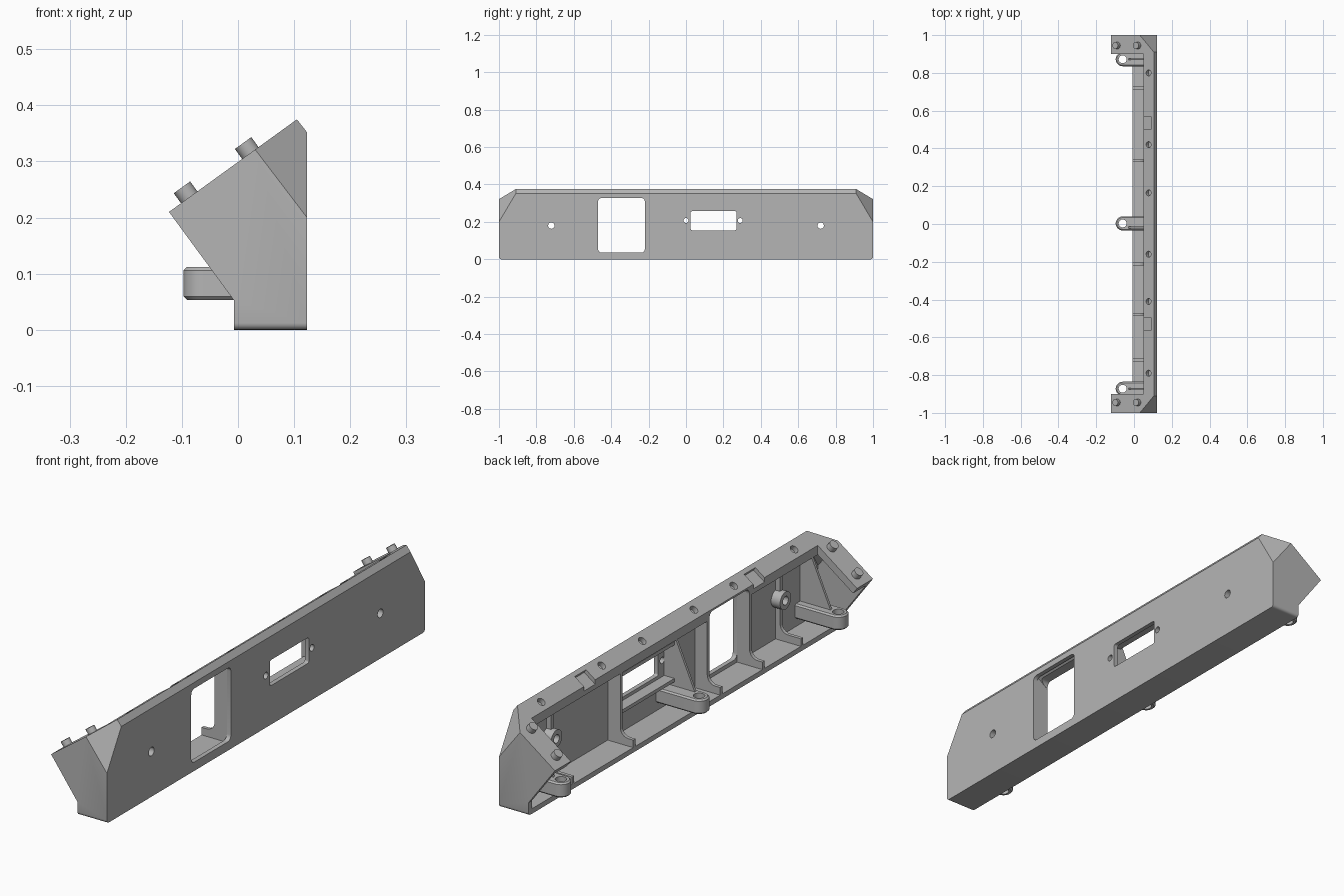
import bpy, bmesh, math
from mathutils import Vector

old = bpy.data.objects.get("Cube")
if old:
    bpy.data.objects.remove(old)

GREY = (0.46, 0.46, 0.46, 1)
mat = bpy.data.materials.new("plain grey")
mat.use_nodes = True
mat.diffuse_color = GREY
mat.node_tree.nodes["Principled BSDF"].inputs["Base Color"].default_value = GREY

HALF = 0.123                       # half depth of the section
SLOPE = math.atan2(0.165, 0.228)   # tilt of the mounting face
UP = Vector((-math.sin(SLOPE), 0, math.cos(SLOPE)))


def face_z(x):
    return 0.21 + math.tan(SLOPE) * (x + HALF)


def finish(name, bm):
    bmesh.ops.recalc_face_normals(bm, faces=bm.faces[:])
    mesh = bpy.data.meshes.new(name)
    bm.to_mesh(mesh)
    bm.free()
    mesh.materials.append(mat)
    ob = bpy.data.objects.new(name, mesh)
    bpy.context.collection.objects.link(ob)
    return ob


def prism_mesh(pts, lo, hi, axis="y"):
    """Extrude a profile: xz along y, xy along z, or yz along x."""
    place = {"y": lambda a, b: (a, lo, b),
             "z": lambda a, b: (a, b, lo),
             "x": lambda a, b: (lo, a, b)}[axis]
    bm = bmesh.new()
    face = bm.faces.new([bm.verts.new(place(a, b)) for a, b in pts])
    out = bmesh.ops.extrude_face_region(bm, geom=[face])
    step = Vector([hi - lo if c == axis else 0 for c in "xyz"])
    bmesh.ops.translate(bm, vec=step, verts=[v for v in out["geom"] if isinstance(v, bmesh.types.BMVert)])
    return bm


def prism(name, pts, lo, hi, axis="y"):
    return finish(name, prism_mesh(pts, lo, hi, axis))


def rect(a0, a1, b0, b1):
    return [(a0, b0), (a1, b0), (a1, b1), (a0, b1)]


def round_rect(a0, a1, b0, b1, r):
    pts = []
    for i, (a, b) in enumerate([(a1 - r, b1 - r), (a0 + r, b1 - r), (a0 + r, b0 + r), (a1 - r, b0 + r)]):
        for k in range(6):
            t = math.radians(90 * i + 18 * k)
            pts.append((a + r * math.cos(t), b + r * math.sin(t)))
    return pts


def cylinder(name, centre, direction, r, length):
    bm = bmesh.new()
    bmesh.ops.create_cone(bm, cap_ends=True, segments=32, radius1=r, radius2=r, depth=length)
    turn = Vector(direction).to_track_quat("Z", "Y").to_matrix()
    bmesh.ops.rotate(bm, matrix=turn, verts=bm.verts)
    bmesh.ops.translate(bm, vec=centre, verts=bm.verts)
    return finish(name, bm)


def activate(ob):
    bpy.ops.object.select_all(action="DESELECT")
    ob.select_set(True)
    bpy.context.view_layer.objects.active = ob


def cut(target, tool):
    activate(target)
    mod = target.modifiers.new("cut", "BOOLEAN")
    mod.operation = "DIFFERENCE"
    mod.solver = "EXACT"
    mod.object = tool
    bpy.ops.object.modifier_apply(modifier=mod.name)
    bpy.data.objects.remove(tool)


def smooth(ob):
    activate(ob)
    bpy.ops.object.shade_smooth_by_angle(angle=math.radians(30))


def clip_corners(bm, inset):
    """Slice off the two upper outer corners."""
    for side in (1, -1):
        p0, p1, p2 = (Vector((x, side * y, z)) for x, y, z in
                      [(0.03, 1, 0.322), (HALF, 1, 0.2), (0.105, 0.91, 0.375)])
        n = (p1 - p0).cross(p2 - p0).normalized()
        if n.y * side < 0:
            n = -n
        bmesh.ops.bisect_plane(bm, geom=bm.verts[:] + bm.edges[:] + bm.faces[:],
                               plane_co=p0 - n * inset, plane_no=n, clear_outer=True)
        bmesh.ops.holes_fill(bm, edges=[e for e in bm.edges if e.is_boundary])


# Housing shell: solid section with clipped corners, then hollowed
section = [(-0.007, 0), (HALF, 0), (HALF, 0.352), (0.105, 0.375), (-HALF, 0.21), (-0.007, 0.052)]
bm = prism_mesh(section, -1, 1)
ends = [e for e in bm.edges if all(v.co.z < 0.001 for v in e.verts)
        and abs(e.verts[0].co.y - e.verts[1].co.y) < 0.001]
bmesh.ops.bevel(bm, geom=ends, offset=0.012, segments=4, affect="EDGES", profile=0.5)
clip_corners(bm, 0)
housing = finish("housing", bm)

WALL = 0.105
drop = 0.037
hollow = [(WALL, 0.02), (WALL, face_z(WALL) - drop), (-0.3, face_z(-0.3) - drop), (-0.3, 0.02)]
bm = prism_mesh(hollow, -0.98, 0.98)
clip_corners(bm, 0.02)
cut(housing, finish("hollow_cutter", bm))
cut(housing, prism("mouth_cutter", rect(-0.3, 0.05, 0.02, 0.5), -0.9, 0.9))

# Notches and screw holes in the sloped top strip
for y in (0.535, -0.53):
    notch = [(0, face_z(0) - 0.018), (0.098, face_z(0.098) - 0.018),
             (0.087, face_z(0.098)), (0.02, 0.5), (0, 0.5)]
    cut(housing, prism("notch_cutter", notch, y - 0.035, y + 0.035))
for y in (0.8, 0.42, 0.165, -0.16, -0.41, -0.79):
    cut(housing, cylinder("screw_cutter", (0.077, y, face_z(0.077)), UP, 0.016, 0.04))

# Panel openings
cut(housing, prism("large_window_cutter", round_rect(-0.47, -0.22, 0.035, 0.328, 0.02), 0.03, 0.2, "x"))
cut(housing, prism("small_window_cutter", round_rect(0.025, 0.27, 0.155, 0.257, 0.008), 0.06, 0.2, "x"))
for y in (0, 0.29):
    cut(housing, cylinder("pin_cutter", (0.12, y, 0.207), (1, 0, 0), 0.013, 0.1))
for y in (0.72, -0.72):
    cut(housing, cylinder("boss_cutter", (0.12, y, 0.18), (1, 0, 0), 0.017, 0.1))
smooth(housing)

# Inner ribs with a curved foot running out to the floor edge
for i, (y, x) in enumerate([(0.72, 0.085), (0.335, 0.05), (-0.212, 0.05), (-0.478, 0.05), (-0.72, 0.085)]):
    r = 0.035
    foot = [(x - r + r * math.sin(math.radians(t)), 0.05 + r - r * math.cos(math.radians(t)))
            for t in range(0, 91, 15)]
    outline = [(0.11, 0.01), (-0.007, 0.01), (-0.007, 0.05)] + foot + [(x, face_z(x) - 0.025), (0.11, 0.35)]
    rib = prism("rib_%d" % i, outline, y - 0.007, y + 0.007)
    if abs(y) > 0.7:
        cut(rib, cylinder("boss_cutter", (0.1, y, 0.18), (1, 0, 0), 0.017, 0.2))
        # Screw boss on the back of the panel
        boss = cylinder("screw_boss_%d" % i, (0.088, y, 0.18), (1, 0, 0), 0.035, 0.045)
        cut(boss, cylinder("boss_cutter", (0.1, y, 0.18), (1, 0, 0), 0.017, 0.2))
        smooth(boss)

# Shelves above and below the small window
for name, z in (("lower_shelf", 0.128), ("upper_shelf", 0.275)):
    prism(name, rect(0.06, 0.11, z, z + 0.014), -0.02, 0.335)

# Mounting arms with rounded ends and gussets
for name, y, shift in (("left_end", 0.872, 0), ("middle", 0.003, -0.021), ("right_end", -0.872, 0)):
    r = 0.037
    tip = -0.097 + r
    outline = [(tip + r * math.cos(math.radians(t)), y + r * math.sin(math.radians(t)))
               for t in range(90, 271, 12)]
    outline += [(0.11, y - r), (0.11, y + r)]
    arm = prism(name + "_arm", outline, 0.053, 0.112, "z")
    activate(arm)
    bevel = arm.modifiers.new("edge", "BEVEL")
    bevel.width = 0.006
    bevel.segments = 1
    bevel.angle_limit = math.radians(40)
    bpy.ops.object.modifier_apply(modifier=bevel.name)
    cut(arm, cylinder("arm_cutter", (tip, y, 0.08), (0, 0, 1), 0.021, 0.2))
    smooth(arm)
    gusset = [(-0.03, 0.11), (0.11, 0.11), (0.11, 0.34), (0.06, face_z(0.06) - 0.03)]
    prism(name + "_gusset", gusset, y + shift - 0.005, y + shift + 0.005)

# Locating pegs on the end flanges
for side, label in ((1, "left"), (-1, "right")):
    for i, x in enumerate((-0.087, 0.022)):
        centre = Vector((x, side * 0.945, face_z(x))) + UP * 0.005
        smooth(cylinder("%s_peg_%d" % (label, i), centre, UP, 0.018, 0.034))
